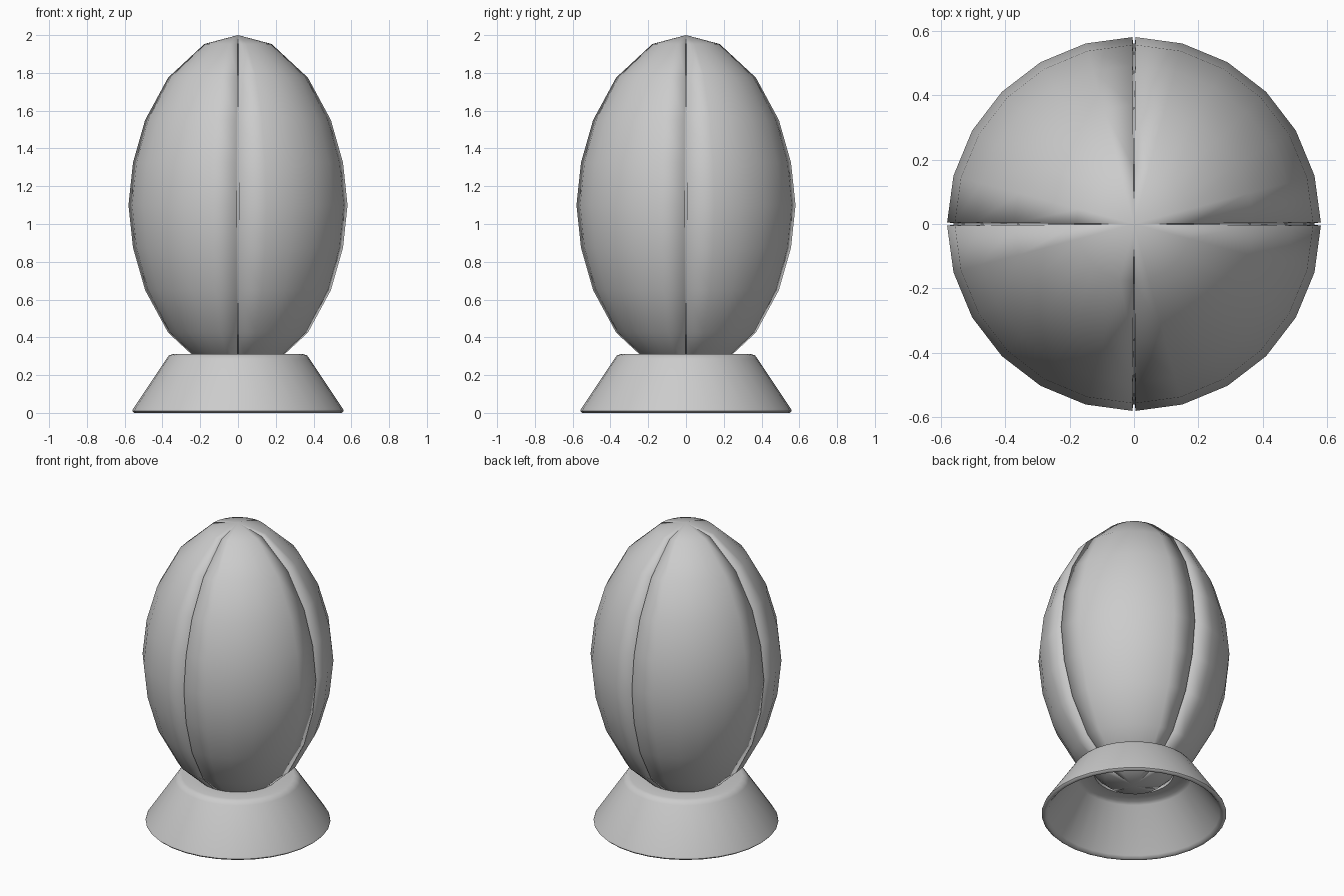
import bpy, bmesh, math

if "Cube" in bpy.data.objects:
    bpy.data.objects.remove(bpy.data.objects["Cube"])


def finish(bm, name, angle):
    bmesh.ops.remove_doubles(bm, verts=bm.verts[:], dist=1e-5)
    bmesh.ops.recalc_face_normals(bm, faces=bm.faces[:])
    me = bpy.data.meshes.new(name)
    bm.to_mesh(me)
    bm.free()
    ob = bpy.data.objects.new(name, me)
    bpy.context.collection.objects.link(ob)
    bpy.ops.object.select_all(action='DESELECT')
    ob.select_set(True)
    bpy.context.view_layer.objects.active = ob
    if angle is None:
        bpy.ops.object.shade_smooth()
    else:
        bpy.ops.object.shade_smooth_by_angle(angle=math.radians(angle))
    return ob


def bridge(bm, a, b):
    n = len(a)
    for i in range(n):
        j = (i + 1) % n
        bm.faces.new((a[i], a[j], b[j], b[i]))


# Egg body: 24 sides, a narrow slit on each of the four axis meridians
MID = 1.1
SLIT = 0.5      # half width in degrees
DEPTH = 0.93    # scale of the slit floor
columns = []
for q in range(4):
    base = 90 * q
    columns += [(base, DEPTH), (base + SLIT, 1)]
    columns += [(base + 15 * k, 1) for k in range(1, 6)]
    columns.append((base + 90 - SLIT, 1))

upper = [(0.178, 1.953), (0.37, 1.775), (0.492, 1.55), (0.556, 1.325)]
profile = upper + [(0.58, MID)] + [(r, 2 * MID - z) for r, z in reversed(upper)]

bm = bmesh.new()
rings = []
for r, z in profile:
    ring = []
    for deg, s in columns:
        a = math.radians(deg)
        ring.append(bm.verts.new((r * s * math.cos(a), r * s * math.sin(a),
                                  MID + (z - MID) * s)))
    rings.append(ring)
for a, b in zip(rings, rings[1:]):
    bridge(bm, a, b)
for ring, z in ((rings[0], 2.0), (rings[-1], 0.2)):
    pole = bm.verts.new((0, 0, z))
    for i in range(len(ring)):
        bm.faces.new((ring[i], ring[(i + 1) % len(ring)], pole))
finish(bm, "egg_body", None)

# Flared hollow stand: closed wall profile revolved around z
wall = [(0.24, 0.312), (0.34, 0.312), (0.365, 0.305), (0.38, 0.285),
        (0.555, 0.022), (0.56, 0.01), (0.55, 0.0), (0.535, 0.0),
        (0.52, 0.015), (0.35, 0.27), (0.33, 0.285), (0.24, 0.285)]
SIDES = 32
bm = bmesh.new()
loops = [[bm.verts.new((r * math.cos(2 * math.pi * i / SIDES),
                        r * math.sin(2 * math.pi * i / SIDES), z))
          for i in range(SIDES)] for r, z in wall]
for k in range(len(loops)):
    bridge(bm, loops[k], loops[(k + 1) % len(loops)])
finish(bm, "stand", 50)
